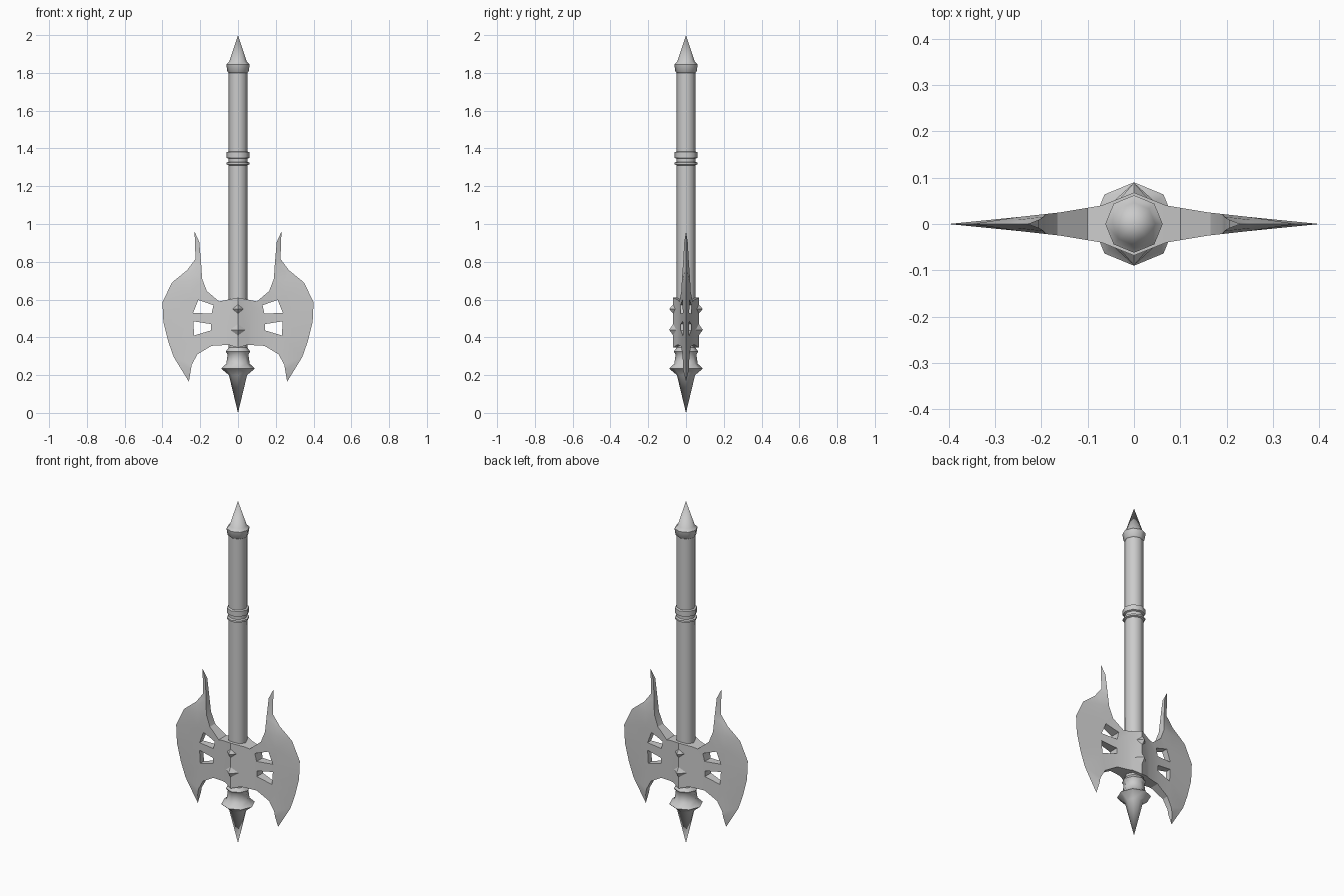
import bpy
import bmesh
import math
from mathutils import Matrix, Vector
from mathutils.geometry import intersect_point_line

default_cube = bpy.data.objects.get("Cube")
if default_cube:
    bpy.data.objects.remove(default_cube, do_unlink=True)

# One plain grey for the whole weapon
steel = bpy.data.materials.new("steel grey")
steel.use_nodes = True
grey = (0.6, 0.6, 0.6, 1)
steel.diffuse_color = grey
steel.node_tree.nodes["Principled BSDF"].inputs["Base Color"].default_value = grey


def finish(bm, name, sharp_angle):
    """Turn a bmesh into a shaded, coloured object."""
    bmesh.ops.recalc_face_normals(bm, faces=bm.faces)
    mesh = bpy.data.meshes.new(name)
    bm.to_mesh(mesh)
    bm.free()
    mesh.materials.append(steel)
    mesh.shade_smooth()
    mesh.set_sharp_from_angle(angle=math.radians(sharp_angle))
    obj = bpy.data.objects.new(name, mesh)
    bpy.context.collection.objects.link(obj)
    return obj


def lathe(name, profile, sides=8):
    """Spin a (radius, height) profile around the z axis."""
    bm = bmesh.new()
    verts = [bm.verts.new((r, 0, z)) for r, z in profile]
    edges = [bm.edges.new(pair) for pair in zip(verts, verts[1:])]
    bmesh.ops.spin(bm, geom=verts + edges, cent=(0, 0, 0), axis=(0, 0, 1),
                   angle=math.tau, steps=sides, use_merge=False)
    bmesh.ops.remove_doubles(bm, verts=bm.verts, dist=0.0005)
    return finish(bm, name, 50)


# Handle, rings and pointed ends
lathe("shaft", [(0, 0.25), (0.05, 0.25), (0.05, 1.82), (0, 1.82)])
lathe("bottom_spike", [(0, 0), (0.048, 0.2), (0.09, 0.235), (0.062, 0.26),
                       (0.055, 0.31), (0.065, 0.325), (0.05, 0.345)])
lathe("top_spike", [(0.05, 1.8), (0.056, 1.805), (0.062, 1.845), (0.046, 1.86),
                    (0, 2)])
for name, low, high in (("lower_grip_ring", 1.31, 1.33),
                        ("upper_grip_ring", 1.345, 1.385)):
    lathe(name, [(0.048, low), (0.06, low + 0.005), (0.06, high - 0.005),
                 (0.048, high)])

# Outlines of one blade half: thick inner edges, sharp cutting edge, two slots
upper_edge = [(0, 0.61), (0.1, 0.59), (0.165, 0.645), (0.19, 0.71),
              (0.195, 0.79), (0.205, 0.905)]
cutting_edge = [(0.23, 0.96), (0.225, 0.815), (0.27, 0.755), (0.35, 0.69),
                (0.4, 0.585), (0.395, 0.48), (0.37, 0.38), (0.34, 0.295),
                (0.26, 0.165)]
lower_edge = [(0.245, 0.255), (0.215, 0.31), (0.14, 0.355), (0.05, 0.36),
              (0, 0.345)]
slots = [[(0.237, 0.53), (0.21, 0.598), (0.13, 0.57), (0.14, 0.525)],
         [(0.237, 0.485), (0.142, 0.47), (0.142, 0.437), (0.232, 0.41)]]
thickness = [(0, 0.068), (0.07, 0.04), (0.16, 0.025), (0.25, 0.015), (0.4, 0)]


def rim_distance(point):
    """Distance to the nearest segment of the cutting edge."""
    best = 1
    for a, b in zip(cutting_edge, cutting_edge[1:]):
        a, b = Vector((a[0], 0, a[1])), Vector((b[0], 0, b[1]))
        _, f = intersect_point_line(point, a, b)
        best = min(best, (point - a.lerp(b, min(max(f, 0), 1))).length)
    return best


def half_thickness(point):
    """Taper outward, into the horn tips and towards the cutting edge."""
    t = 0
    for (x0, t0), (x1, t1) in zip(thickness, thickness[1:]):
        if x0 - 0.001 <= point.x <= x1 + 0.001:
            t = t0 + (t1 - t0) * (point.x - x0) / (x1 - x0)
    return max(min(t, 0.4 * rim_distance(point)), 0)


# Double blade: fill the outline, cut it into bands, thicken and mirror
bm = bmesh.new()
for loop in [upper_edge + cutting_edge + lower_edge] + slots:
    ring = [bm.verts.new((x, 0, z)) for x, z in loop]
    for a, b in zip(ring, ring[1:] + ring[:1]):
        bm.edges.new((a, b))
bmesh.ops.triangle_fill(bm, edges=bm.edges[:], use_beauty=True,
                        use_dissolve=False, normal=(0, -1, 0))
for x, _ in thickness[1:-1]:
    bmesh.ops.bisect_plane(bm, geom=bm.verts[:] + bm.edges[:] + bm.faces[:],
                           plane_co=(x, 0, 0), plane_no=(1, 0, 0))
bmesh.ops.triangulate(bm, faces=bm.faces[:])
front, border = bm.verts[:], [e for e in bm.edges if e.is_boundary]
copy = bmesh.ops.duplicate(bm, geom=front + bm.edges[:] + bm.faces[:])
twin = copy["vert_map"]
for v in front:
    t = half_thickness(v.co)
    twin[v].co.y = t
    v.co.y = -t
for e in border:
    a, b = e.verts
    if a.co.x + b.co.x > 0.001:
        bm.faces.new((a, b, twin[b], twin[a]))
bmesh.ops.remove_doubles(bm, verts=bm.verts, dist=0.0004)
bmesh.ops.mirror(bm, geom=bm.verts[:] + bm.edges[:] + bm.faces[:],
                 axis='X', merge_dist=0.0005)
finish(bm, "double_blade", 25)

# Pyramid studs on the ridge, front and back
for side, label in ((-1, "front"), (1, "back")):
    for name, z, size in (("large", 0.44, 1), ("small", 0.55, 0.8)):
        bm = bmesh.new()
        bmesh.ops.create_cone(bm, cap_ends=True, segments=4, radius1=0.055,
                              radius2=0, depth=0.05)
        bmesh.ops.scale(bm, vec=(size, 1.3 * size, 1), verts=bm.verts)
        bmesh.ops.rotate(bm, cent=(0, 0, 0), verts=bm.verts,
                         matrix=Matrix.Rotation(-side * math.pi / 2, 3, 'X'))
        bmesh.ops.translate(bm, vec=(0, side * 0.064, z), verts=bm.verts)
        finish(bm, label + "_" + name + "_stud", 20)
